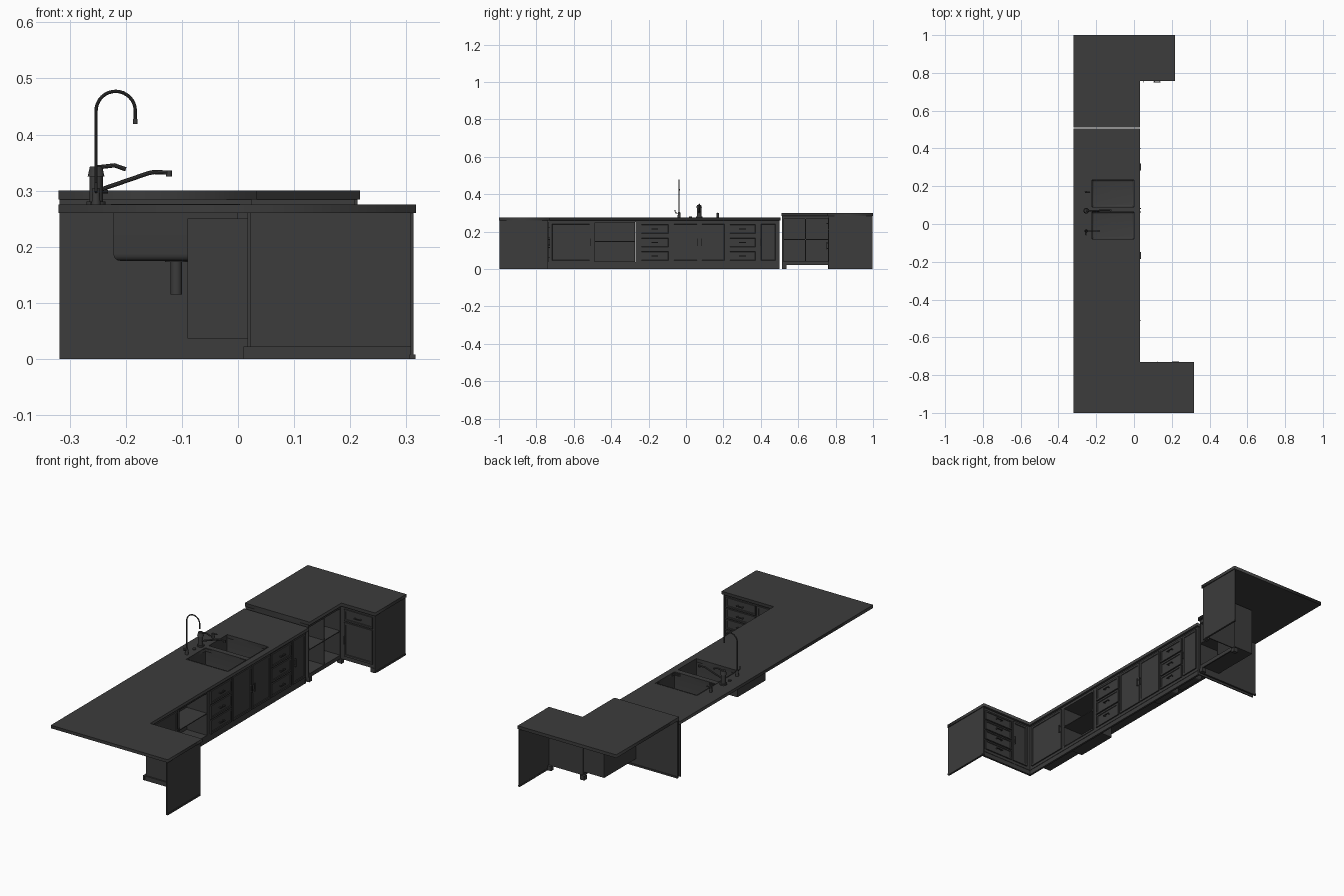
import bpy, bmesh, math
from mathutils import Matrix, Vector

if "Cube" in bpy.data.objects:
    bpy.data.objects.remove(bpy.data.objects["Cube"])

dark = bpy.data.materials.new("dark_grey")
dark.diffuse_color = (0.045, 0.045, 0.045, 1)
dark.use_nodes = True
dark.node_tree.nodes["Principled BSDF"].inputs["Base Color"].default_value = dark.diffuse_color


def add(name, mesh, smooth=False):
    ob = bpy.data.objects.new(name, mesh)
    bpy.context.collection.objects.link(ob)
    mesh.materials.clear()
    mesh.materials.append(dark)
    if smooth:
        bpy.ops.object.select_all(action='DESELECT')
        ob.select_set(True)
        bpy.context.view_layer.objects.active = ob
        bpy.ops.object.shade_smooth_by_angle()
    return ob


def cube_bm(x0, x1, y0, y1, z0, z1):
    bm = bmesh.new()
    m = Matrix.Translation(((x0 + x1) / 2, (y0 + y1) / 2, (z0 + z1) / 2)) @ Matrix.Diagonal((x1 - x0, y1 - y0, z1 - z0, 1))
    bmesh.ops.create_cube(bm, size=1, matrix=m)
    return bm


def finish(name, bm, smooth=False):
    bmesh.ops.recalc_face_normals(bm, faces=bm.faces)
    me = bpy.data.meshes.new(name)
    bm.to_mesh(me)
    bm.free()
    return add(name, me, smooth)


def box(name, *b):
    return finish(name, cube_bm(*b))


def from_curve(name, cu, smooth=False):
    tmp = bpy.data.objects.new("tmp", cu)
    bpy.context.collection.objects.link(tmp)
    bpy.context.view_layer.update()
    me = bpy.data.meshes.new_from_object(tmp.evaluated_get(bpy.context.evaluated_depsgraph_get()))
    bpy.data.objects.remove(tmp)
    me.name = name
    return add(name, me, smooth)


def slab(name, loops, z0, z1):
    cu = bpy.data.curves.new(name, 'CURVE')
    cu.dimensions, cu.fill_mode, cu.extrude = '2D', 'BOTH', (z1 - z0) / 2
    for pts in loops:
        sp = cu.splines.new('POLY')
        sp.points.add(len(pts) - 1)
        for p, (x, y) in zip(sp.points, pts):
            p.co = (x, y, 0, 1)
        sp.use_cyclic_u = True
    ob = from_curve(name, cu)
    ob.data.transform(Matrix.Translation((0, 0, (z0 + z1) / 2)))
    return ob


def tube(name, pts, r):
    cu = bpy.data.curves.new(name, 'CURVE')
    cu.dimensions, cu.bevel_depth, cu.bevel_resolution, cu.use_fill_caps = '3D', r, 3, True
    sp = cu.splines.new('POLY')
    sp.points.add(len(pts) - 1)
    for p, co in zip(sp.points, pts):
        p.co = (*co, 1)
    return from_curve(name, cu, True)


def cyl(name, x, y, z0, z1, r0, r1=None, n=24):
    bm = bmesh.new()
    bmesh.ops.create_cone(bm, cap_ends=True, segments=n, radius1=r0, radius2=r0 if r1 is None else r1,
                          depth=z1 - z0, matrix=Matrix.Translation((x, y, (z0 + z1) / 2)))
    return finish(name, bm, True)


def rect(x0, x1, y0, y1):
    return [(x0, y0), (x1, y0), (x1, y1), (x0, y1)]


# Wall frames: local (u along wall, d outward, z) to world
MAIN = Matrix(((0, 1, 0, 0.022), (1, 0, 0, 0), (0, 0, 1, 0), (0, 0, 0, 1)))
LEG = Matrix(((1, 0, 0, 0), (0, 1, 0, -0.742), (0, 0, 1, 0), (0, 0, 0, 1)))
TALL_LEG = Matrix(((1, 0, 0, 0), (0, -1, 0, 0.765), (0, 0, 1, 0), (0, 0, 0, 1)))


def wall_box(name, wall, *b):
    bm = cube_bm(*b)
    bm.transform(wall)
    return finish(name, bm)


def panel(name, wall, u0, u1, z0, z1, handle):
    # framed front with a sunken centre, plus a bar handle
    bm = cube_bm(u0, u1, 0, 0.006, z0, z1)
    f = max(bm.faces, key=lambda f: f.calc_center_median().y)
    w = min(0.014, (z1 - z0) * 0.2)
    bmesh.ops.inset_region(bm, faces=[f], thickness=w)
    bmesh.ops.inset_region(bm, faces=[f], thickness=0.002, depth=-0.003)
    bm.transform(wall)
    finish(name, bm)
    c, h = (u0 + u1) / 2, (z0 + z1) / 2
    if handle == 'mid':
        wall_box(name + "_handle", wall, c - 0.018, c + 0.018, 0.011, 0.015, h - 0.002, h + 0.002)
        for s in (-1, 1):
            wall_box(name + "_post", wall, c + s * 0.014 - 0.002, c + s * 0.014 + 0.002, 0.002, 0.012, h - 0.002, h + 0.002)
    else:
        u = u0 + 0.007 if handle == 'low' else u1 - 0.007
        wall_box(name + "_handle", wall, u - 0.002, u + 0.002, 0.011, 0.015, h - 0.02, h + 0.02)
        for s in (-1, 1):
            wall_box(name + "_post", wall, u - 0.002, u + 0.002, 0.005, 0.012, h + s * 0.015 - 0.002, h + s * 0.015 + 0.002)


def drawers(name, wall, u0, u1, zs):
    for i in range(len(zs) - 1):
        panel(f"{name}_{i}", wall, u0, u1, zs[i] + 0.003, zs[i + 1] - 0.003, 'mid')


def open_shelf(name, y0, y1, z0, z1, shelf):
    # shallow open cabinet facing +x
    t = 0.004
    box(name + "_back", -0.09, -0.09 + t, y0, y1, z0, z1)
    for y in (y0, y1 - t):
        box(name + "_side", -0.09, 0.024, y, y + t, z0, z1)
    for z in (z0, shelf, z1 - t):
        box(name + "_board", -0.09, 0.024, y0, y1, z, z + t)


# Countertops
bowls = [(-0.08, 0.063), (0.09, 0.233)]
SX0, SX1 = -0.222, 0.0
holes = [rect(SX0, SX1, *b) for b in bowls]
slab("main_countertop", [[(-0.32, -1), (0.317, -1), (0.317, -0.73), (0.033, -0.73), (0.033, 0.505), (-0.32, 0.505)]] + holes, 0.26, 0.275)
slab("raised_countertop", [[(-0.32, 0.51), (0.033, 0.51), (0.033, 0.757), (0.217, 0.757), (0.217, 1), (-0.32, 1)]], 0.284, 0.30)

# Sink bowls, rim, drains and waste pipes
slab("sink_rim", [rect(SX0 - 0.004, SX1 + 0.004, -0.084, 0.237)] + holes, 0.2745, 0.2765)
for y0, y1 in bowls:
    bm = cube_bm(SX0, SX1, y0, y1, 0.175, 0.276)
    bmesh.ops.delete(bm, geom=[f for f in bm.faces if f.calc_center_median().z > 0.275], context='FACES_ONLY')
    low = [e for e in bm.edges if all(v.co.z < 0.18 for v in e.verts)]
    bmesh.ops.bevel(bm, geom=low, offset=0.012, segments=4, profile=0.5, affect='EDGES')
    finish("sink_bowl", bm, True)
    yc = (y0 + y1) / 2
    cyl("drain_ring", -0.11, yc, 0.173, 0.178, 0.02)
    cyl("drain_plug", -0.11, yc, 0.178, 0.181, 0.009)
    cyl("waste_pipe", -0.11, yc, 0.115, 0.174, 0.01)

# Mixer tap with lever
cyl("tap_base", -0.253, 0.07, 0.275, 0.281, 0.017)
cyl("tap_body", -0.253, 0.07, 0.28, 0.325, 0.012)
cyl("tap_cap", -0.253, 0.07, 0.325, 0.343, 0.015, 0.011)
tube("tap_lever", [(-0.255, 0.07, 0.341), (-0.22, 0.07, 0.345), (-0.2, 0.07, 0.338)], 0.004)
tube("tap_spout", [(-0.25, 0.07, 0.3), (-0.16, 0.072, 0.331), (-0.15, 0.072, 0.333), (-0.12, 0.072, 0.332)], 0.004)
cyl("tap_nozzle", -0.123, 0.072, 0.325, 0.336, 0.005)

# Gooseneck filter tap
GX, GY, R = -0.253, -0.037, 0.035
arc = [(GX + R - R * math.cos(a), GY, 0.442 + R * math.sin(a)) for a in [math.pi * i / 16 for i in range(17)]]
tube("gooseneck", [(GX, GY, 0.275)] + arc + [(GX + 2 * R, GY, 0.42)], 0.003)
cyl("gooseneck_nozzle", GX + 2 * R, GY, 0.419, 0.428, 0.004)
cyl("gooseneck_base", GX, GY, 0.275, 0.305, 0.008, 0.006)
tube("gooseneck_lever", [(GX, GY, 0.297), (GX, GY - 0.02, 0.3), (GX, GY - 0.022, 0.315)], 0.0025)

# Soap pump and small cover cap
cyl("soap_pump", -0.255, 0.17, 0.275, 0.298, 0.006)
tube("soap_nozzle", [(-0.258, 0.17, 0.298), (-0.232, 0.17, 0.298)], 0.003)
cyl("cover_cap", -0.255, 0.025, 0.275, 0.28, 0.008)

# End panels and skirting
box("leg_end_panel", 0.307, 0.313, -0.998, -0.737, 0, 0.26)
box("leg_end_skirting", 0.306, 0.316, -0.998, -0.745, 0, 0.008)
box("main_end_panel", -0.318, 0.022, 0.494, 0.499, 0, 0.26)
box("raised_inner_panel", -0.318, 0.024, 0.514, 0.519, 0, 0.285)
box("raised_inner_skirting", -0.318, 0.02, 0.513, 0.522, 0, 0.008)
box("raised_end_panel", 0.208, 0.213, 0.762, 0.998, 0, 0.285)
box("raised_end_skirting", 0.207, 0.216, 0.775, 0.998, 0, 0.008)

# Face boards, with a gap left for the open shelf
T = -0.005
wall_box("main_face_left", MAIN, -0.742, -0.49, T, 0, 0.022, 0.26)
wall_box("main_face_right", MAIN, -0.27, 0.499, T, 0, 0.022, 0.26)
wall_box("main_face_top", MAIN, -0.49, -0.27, T, 0, 0.25, 0.26)
wall_box("main_face_bottom", MAIN, -0.49, -0.27, T, 0, 0.022, 0.036)
wall_box("leg_face", LEG, 0.022, 0.31, T, 0, 0.022, 0.26)
wall_box("main_kick", MAIN, -0.755, 0.499, -0.012, -0.002, 0, 0.022)
wall_box("leg_kick", LEG, 0.012, 0.31, -0.012, -0.002, 0, 0.022)

# Main run fronts
panel("corner_door", MAIN, -0.725, -0.505, 0.036, 0.25, 'high')
open_shelf("open_shelf", -0.492, -0.272, 0.036, 0.25, 0.145)
drawers("deep_drawer", MAIN, -0.248, -0.085, [0.033, 0.105, 0.178, 0.25])
panel("sink_door_left", MAIN, -0.075, 0.07, 0.036, 0.25, 'high')
panel("sink_door_right", MAIN, 0.075, 0.215, 0.036, 0.25, 'low')
drawers("side_drawer", MAIN, 0.225, 0.38, [0.033, 0.105, 0.178, 0.25])
panel("end_door", MAIN, 0.392, 0.488, 0.036, 0.25, 'low')

# Front leg fronts
drawers("leg_drawer", LEG, 0.138, 0.3, [0.033, 0.088, 0.142, 0.196, 0.25])
panel("leg_door", LEG, 0.042, 0.13, 0.036, 0.25, 'high')

# Raised corner: divided open shelf
open_shelf("raised_shelf", 0.516, 0.765, 0.035, 0.272, 0.155)
box("raised_divider", -0.088, 0.022, 0.637, 0.642, 0.036, 0.27)
wall_box("raised_top_rail", MAIN, 0.516, 0.765, T, 0.002, 0.27, 0.285)
wall_box("raised_bottom_rail", MAIN, 0.516, 0.765, T, 0.002, 0.02, 0.036)

# Raised leg fronts and feet
wall_box("raised_leg_face", TALL_LEG, 0.022, 0.212, T, 0, 0.02, 0.285)
panel("raised_drawer", TALL_LEG, 0.045, 0.2, 0.215, 0.272, 'mid')
panel("raised_door", TALL_LEG, 0.045, 0.2, 0.04, 0.208, 'low')
for x, y in ((0.015, 0.526), (0.2, 0.772), (0.022, 0.768)):
    box("foot", x - 0.012, x + 0.012, y - 0.01, y + 0.01, 0, 0.022)
